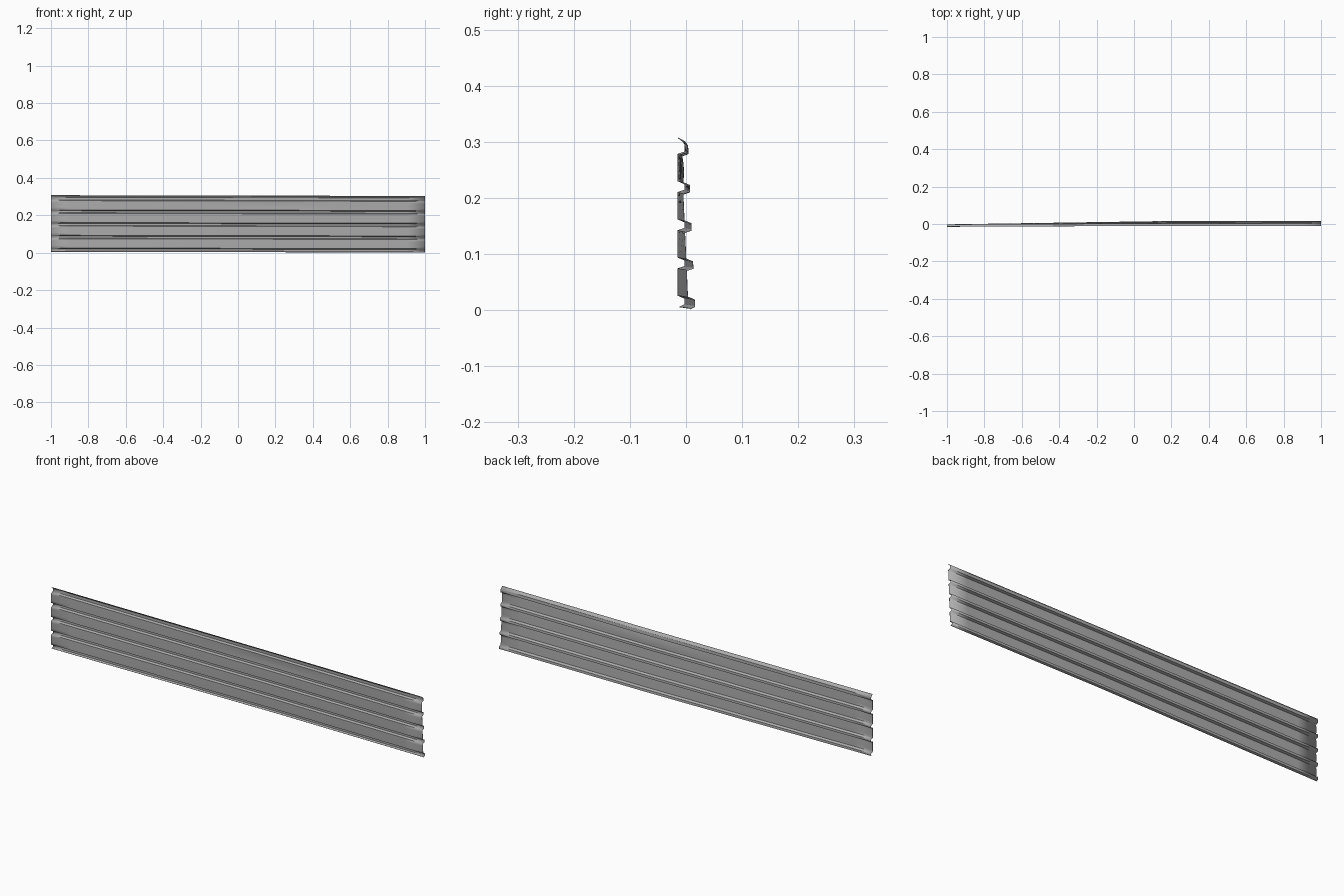
import bpy, bmesh, math

cube = bpy.data.objects.get("Cube")
if cube:
    bpy.data.objects.remove(cube)

PITCH, DEPTH, GROOVES = 0.068, 0.012, 5

steel = bpy.data.materials.new("galvanised grey")
steel.use_nodes = True
grey = (0.42, 0.42, 0.42, 1)
steel.diffuse_color = grey
steel.node_tree.nodes["Principled BSDF"].inputs["Base Color"].default_value = grey

# Cross-section: wide flats in front, narrow channels folded to the back
profile = []
for i in range(GROOVES):
    z = 0.002 + i * PITCH
    profile += [(0, z), (DEPTH, z + 0.004), (DEPTH, z + 0.015), (0, z + 0.020)]
profile[0] = (0.003, 0.0015)                 # short bottom lip
profile[-2:] = [(DEPTH, 0.292), (0.007, 0.299), (0, 0.303)]   # sloping top lip

# Split each flat so that it can carry the shallow dent
section = []
for a, b in zip(profile, profile[1:]):
    steps = 4 if b[1] - a[1] > 0.03 else 1
    section += [tuple(p + (q - p) * s / steps for p, q in zip(a, b)) for s in range(steps)]
section.append(profile[-1])


def bent(x, depth, z):
    """Sheet twists gently along its length, with a dent in the top flat."""
    t = min(1, (x + 1) / 1.2)
    y = -0.0145 + t * (0.0185 - 0.045 * z)
    dent = 0.003 * math.exp(-((x - 0.2) / 0.25) ** 2 - ((z - 0.25) / 0.025) ** 2)
    return (x, y + depth + dent, z + 0.002 * (1 - x))


# Sweep the section along x
bm = bmesh.new()
COLS = 20
rows = [[bm.verts.new(bent(-1 + 2 * c / COLS, d, z)) for d, z in section]
        for c in range(COLS + 1)]
for left, right in zip(rows, rows[1:]):
    for j in range(len(section) - 1):
        bm.faces.new((left[j], right[j], right[j + 1], left[j + 1]))
mesh = bpy.data.meshes.new("corrugated_sheet")
bm.to_mesh(mesh)
bm.free()
mesh.materials.append(steel)
sheet = bpy.data.objects.new("corrugated_sheet", mesh)
bpy.context.collection.objects.link(sheet)

# Thin sheet metal with sharp folds
thickness = sheet.modifiers.new("thickness", "SOLIDIFY")
thickness.thickness = 0.0012
thickness.offset = 0
bpy.context.view_layer.objects.active = sheet
sheet.select_set(True)
bpy.ops.object.shade_smooth_by_angle(angle=math.radians(25))
